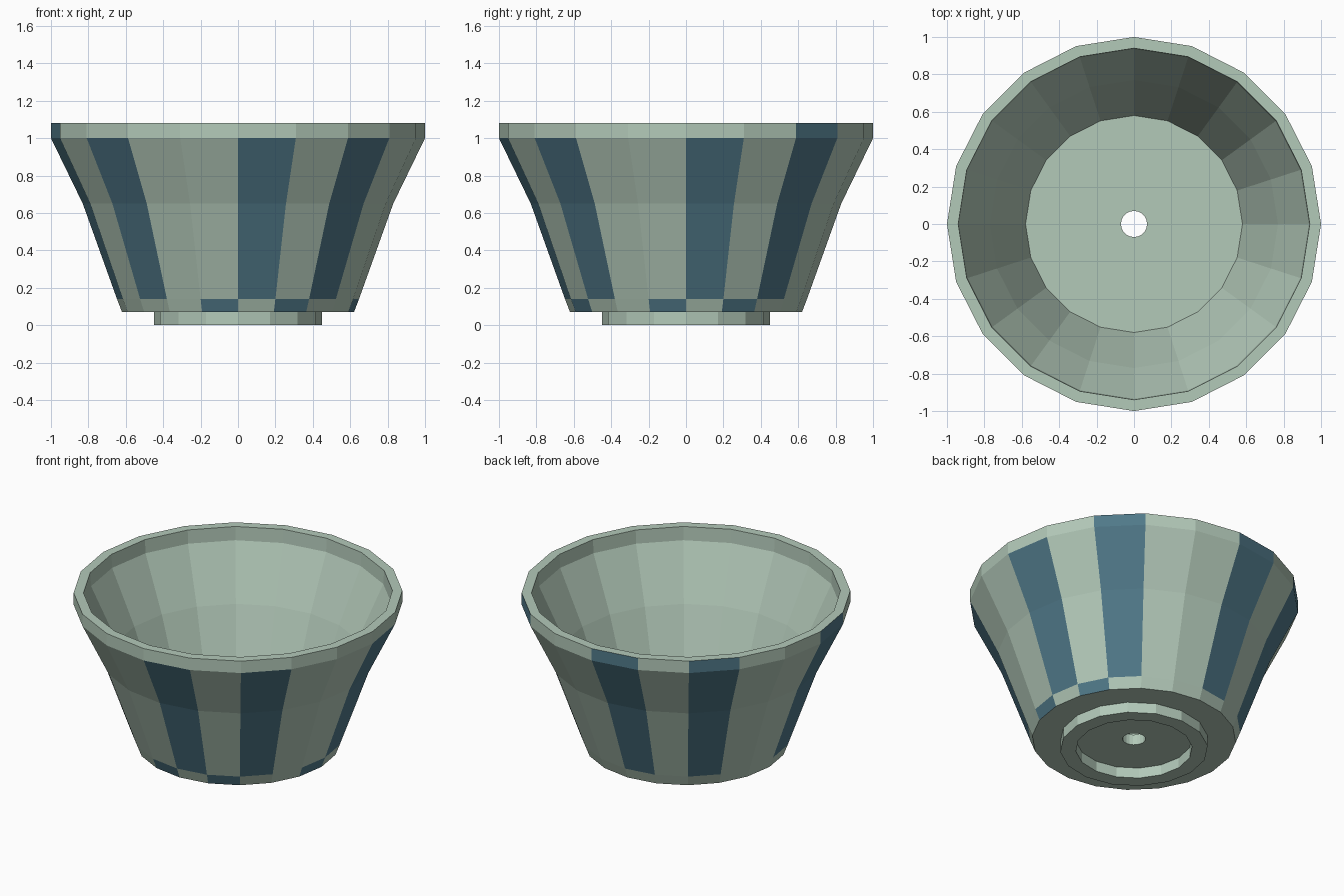
import bpy, math

if "Cube" in bpy.data.objects:
    bpy.data.objects.remove(bpy.data.objects["Cube"])


def material(name, colour):
    m = bpy.data.materials.new(name)
    m.diffuse_color = (*colour, 1.0)
    m.use_nodes = True
    m.node_tree.nodes["Principled BSDF"].inputs["Base Color"].default_value = m.diffuse_color
    return m


sage = material("pale sage", (0.45, 0.585, 0.485))
blue = material("slate blue", (0.08, 0.19, 0.25))


def lathe(name, profile, sides, rule=None):
    """Spin a closed (radius, height) profile; rule(band, sector) -> True for blue."""
    n = len(profile)
    verts, faces, tags = [], [], []
    for s in range(sides):
        a = 2 * math.pi * s / sides
        verts += [(r * math.cos(a), r * math.sin(a), z) for r, z in profile]
    for s in range(sides):
        t = (s + 1) % sides
        for b in range(n):
            c = (b + 1) % n
            faces.append((s * n + b, t * n + b, t * n + c, s * n + c))
            tags.append(1 if rule and rule(b, s) else 0)
    mesh = bpy.data.meshes.new(name)
    mesh.from_pydata(verts, [], faces)
    mesh.materials.append(sage)
    mesh.materials.append(blue)
    for p, tag in zip(mesh.polygons, tags):
        p.material_index = tag
    mesh.update()
    obj = bpy.data.objects.new(name, mesh)
    bpy.context.collection.objects.link(obj)
    return obj


# Painted pattern: band 1 = base checks, 2 and 3 = tall stripes, 4 = rim
def painted(band, sector):
    if band == 1:
        return sector in (1, 14, 16, 19)
    if band in (2, 3):
        return sector % 5 in (0, 2)
    if band == 4:
        return sector in (2, 5, 7, 10)
    return False


# Bowl: underside, outer wall, rim, inner wall, floor, drain hole
bowl = [(0.07, 0.07), (0.62, 0.07), (0.647, 0.14), (0.83, 0.65), (1.0, 1.0),
        (1.0, 1.08), (0.94, 1.08), (0.935, 0.99), (0.77, 0.64), (0.58, 0.14),
        (0.07, 0.14)]
lathe("bowl", bowl, 20, painted)

# Foot ring
lathe("foot_ring", [(0.355, 0.0), (0.45, 0.0), (0.45, 0.07), (0.355, 0.07)], 16)
